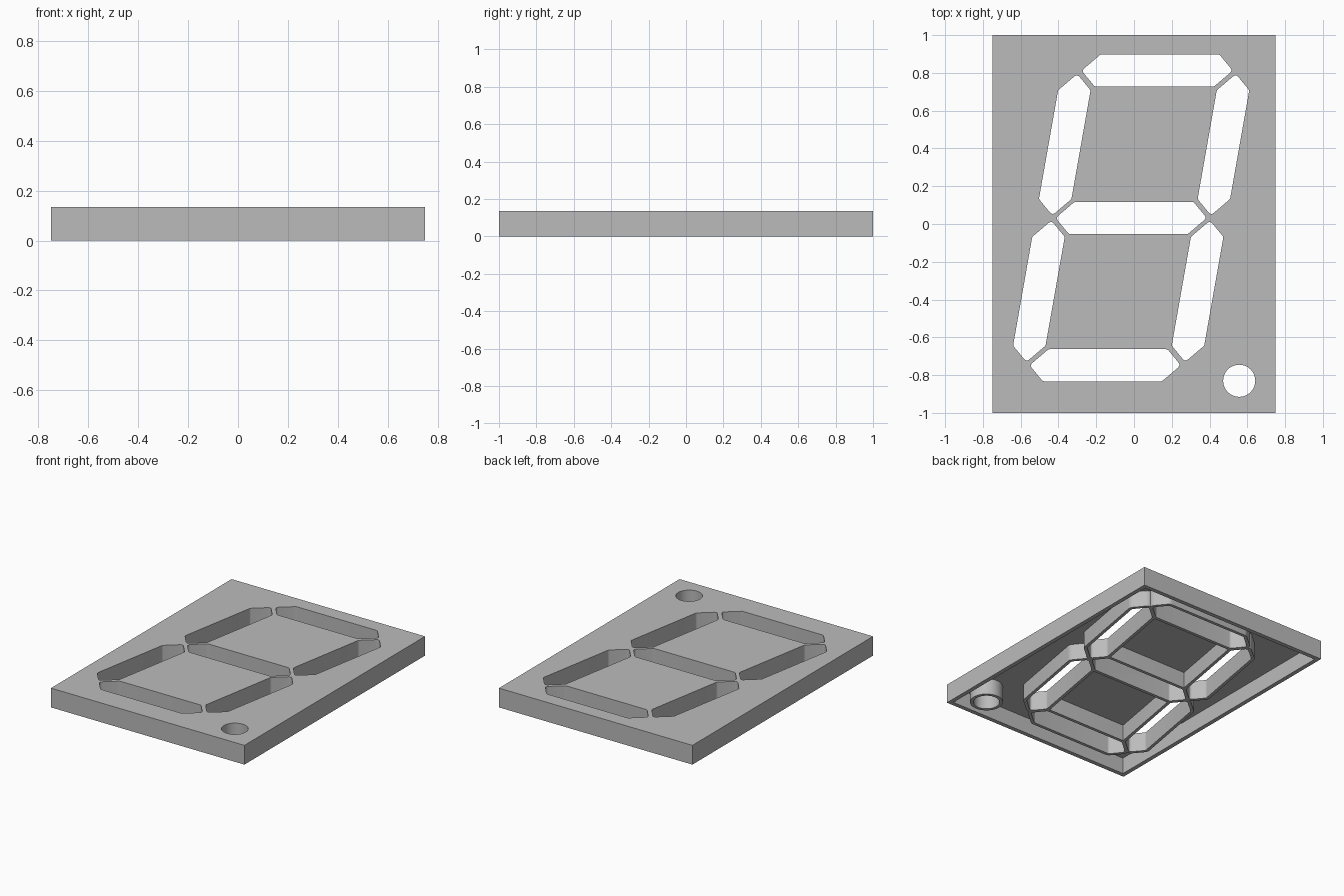
import bpy, bmesh, math
from mathutils import Vector

if "Cube" in bpy.data.objects:
    bpy.data.objects.remove(bpy.data.objects["Cube"], do_unlink=True)

HEIGHT, RIM, TUBE, ROOF = 0.135, 0.03, 0.022, 0.02
SLANT = math.tan(math.radians(10))
CENTRE = Vector((-0.015, 0.032))

grey = bpy.data.materials.new("plain grey")
grey.use_nodes = True
grey.diffuse_color = (0.5, 0.5, 0.5, 1)
grey.node_tree.nodes["Principled BSDF"].inputs["Base Color"].default_value = (0.5, 0.5, 0.5, 1)


def prism(name, outline, z0, z1):
    """Upright solid over a counter-clockwise outline."""
    bm = bmesh.new()
    face = bm.faces.new([bm.verts.new((p.x, p.y, z0)) for p in outline])
    ext = bmesh.ops.extrude_face_region(bm, geom=[face])["geom"]
    bmesh.ops.translate(bm, vec=(0, 0, z1 - z0),
                        verts=[v for v in ext if isinstance(v, bmesh.types.BMVert)])
    bmesh.ops.recalc_face_normals(bm, faces=bm.faces)
    mesh = bpy.data.meshes.new(name)
    bm.to_mesh(mesh)
    bm.free()
    ob = bpy.data.objects.new(name, mesh)
    mesh.materials.append(grey)
    bpy.context.collection.objects.link(ob)
    return ob


def cut(target, cutter):
    """Subtract the cutter and discard it."""
    cutter.hide_render = True
    bpy.context.view_layer.objects.active = target
    mod = target.modifiers.new("cut", "BOOLEAN")
    mod.operation, mod.solver, mod.object = "DIFFERENCE", "EXACT", cutter
    bpy.ops.object.modifier_apply(modifier=mod.name)
    bpy.data.objects.remove(cutter, do_unlink=True)


def rectangle(hx, hy):
    return [Vector(p) for p in ((-hx, -hy), (hx, -hy), (hx, hy), (-hx, hy))]


def rounded(points, radius, steps=4):
    result = []
    for i, c in enumerate(points):
        a = (points[i - 1] - c).normalized()
        b = (points[(i + 1) % len(points)] - c).normalized()
        reach = radius / math.tan(a.angle(b) / 2)
        for k in range(steps + 1):
            t = k / steps
            result.append(c + a * reach * (1 - t) ** 2 + b * reach * t ** 2)
    return result


def outset(points, width):
    result = []
    for i, p in enumerate(points):
        d1 = (p - points[i - 1]).normalized()
        d2 = (points[(i + 1) % len(points)] - p).normalized()
        n1, n2 = Vector((d1.y, -d1.x)), Vector((d2.y, -d2.x))
        result.append(p + (n1 + n2) * width / (1 + n1.dot(n2)))
    return result


def segment(u, v, half, width, upright):
    """Slanted six-sided bar with pointed ends."""
    tip = half + width
    bar = [(-tip, 0), (-half, -width), (half, -width), (tip, 0), (half, width), (-half, width)]
    if upright:
        bar = [(-y, x) for x, y in bar]
    return rounded([CENTRE + Vector((u + x + SLANT * (v + y), v + y)) for x, y in bar], 0.02)


# Seven bars and the round dot
windows = [segment(0, v, 0.315, 0.085, False) for v in (-0.78, 0, 0.78)]
windows += [segment(u, v, 0.288, 0.086, True) for u in (-0.42, 0.42) for v in (-0.388, 0.388)]
windows.append([Vector((0.557 + 0.085 * math.cos(a), -0.83 + 0.085 * math.sin(a)))
                for a in (math.tau * i / 40 for i in range(40))])

# Hollow underside, leaving a tube around each window
cavity = prism("cavity", rectangle(0.75 - RIM, 1 - RIM), -0.1, HEIGHT - ROOF)
for w in windows:
    cut(cavity, prism("tube_cutter", outset(w, TUBE), -0.2, HEIGHT + 0.1))

# Housing with the windows cut through
housing = prism("display_housing", rectangle(0.75, 1), 0, HEIGHT)
cut(housing, cavity)
for w in windows:
    cut(housing, prism("window_cutter", w, -0.2, HEIGHT + 0.1))

bpy.ops.object.select_all(action="DESELECT")
housing.select_set(True)
bpy.context.view_layer.objects.active = housing
bpy.ops.object.shade_smooth_by_angle(angle=math.radians(30))
